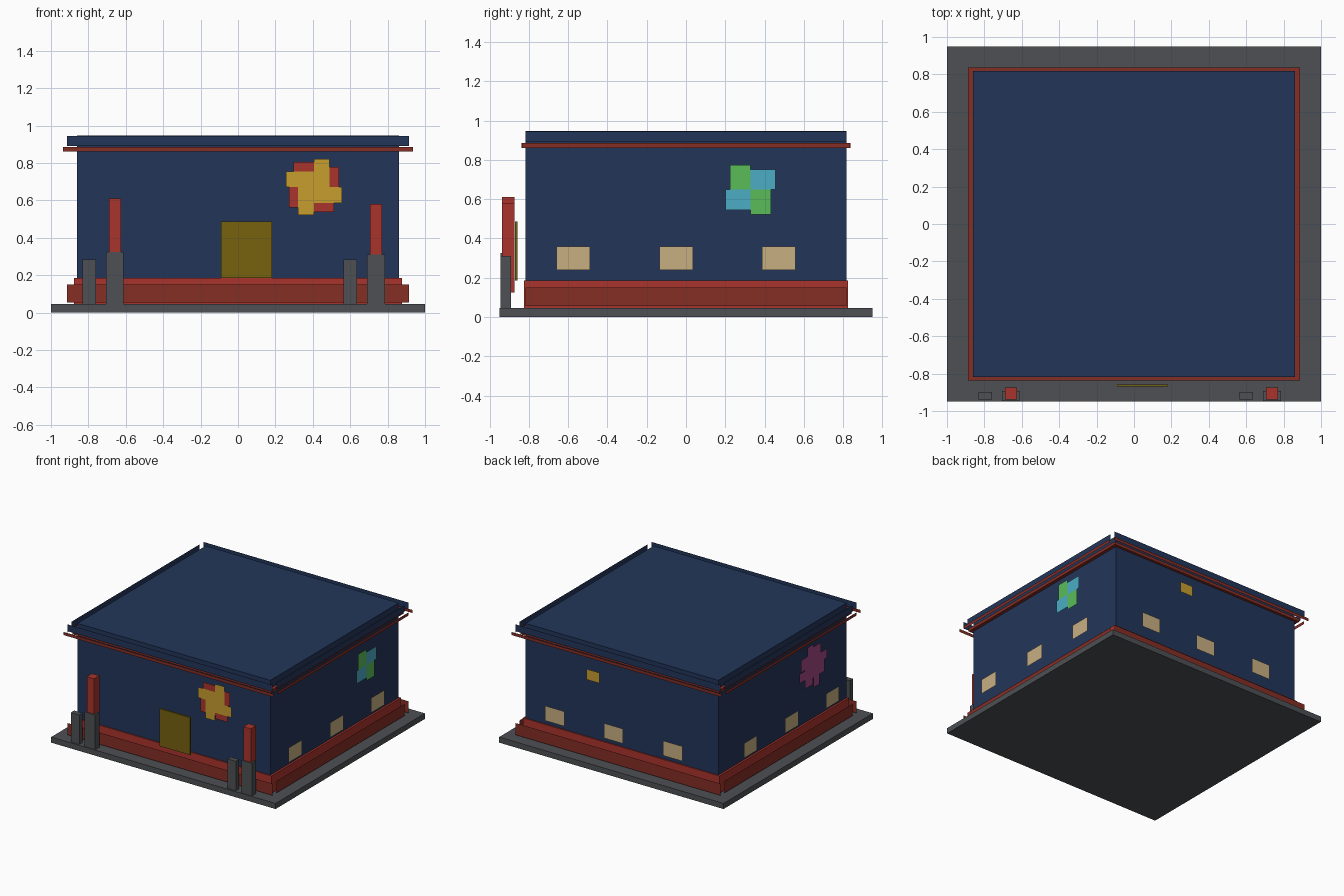
import bpy
from mathutils import Vector

cube = bpy.data.objects.get("Cube")
if cube:
    bpy.data.objects.remove(cube, do_unlink=True)


def material(name, rgb):
    linear = [(c / 255 / 12.92 if c < 10 else ((c / 255 + 0.055) / 1.055) ** 2.4) for c in rgb]
    mat = bpy.data.materials.new(name)
    mat.use_nodes = True
    mat.diffuse_color = (*linear, 1)
    mat.node_tree.nodes["Principled BSDF"].inputs["Base Color"].default_value = (*linear, 1)
    return mat


navy = material("navy", (34, 53, 89))
grey = material("slate_grey", (77, 80, 84))
brick = material("brick_red", (134, 46, 37))
red = material("bright_red", (170, 52, 44))
olive = material("olive", (119, 98, 15))
tan = material("tan", (200, 175, 130))
gold = material("gold", (198, 157, 47))
green = material("green", (90, 188, 90))
cyan = material("cyan", (76, 172, 197))
plum = material("magenta", (160, 72, 132))


def make(name, verts, faces, mat):
    mesh = bpy.data.meshes.new(name)
    mesh.from_pydata(verts, [], faces)
    mesh.materials.append(mat)
    obj = bpy.data.objects.new(name, mesh)
    bpy.context.collection.objects.link(obj)
    return obj


def box(name, x, y, z, mat):
    verts = [(a, b, c) for c in z for b in y for a in x]
    faces = [(0, 2, 3, 1), (4, 5, 7, 6), (0, 1, 5, 4),
             (2, 6, 7, 3), (0, 4, 6, 2), (1, 3, 7, 5)]
    return make(name, verts, faces, mat)


# Wall directions: outward normal and the direction across the wall
SIDES = {"front": ((0, -1, 0), (1, 0, 0)), "back": ((0, 1, 0), (1, 0, 0)),
         "left": ((1, 0, 0), (0, 1, 0)), "right": ((-1, 0, 0), (0, 1, 0))}


def panels(name, side, dist, rects, mat):
    """Flat rectangles (u0, u1, z0, z1) standing parallel to one wall."""
    out, across = (Vector(v) for v in SIDES[side])
    verts, faces = [], []
    for u0, u1, z0, z1 in rects:
        n = len(verts)
        for u, z in ((u0, z0), (u1, z0), (u1, z1), (u0, z1)):
            verts.append(out * dist + across * u + Vector((0, 0, z)))
        face = (n, n + 1, n + 2, n + 3)
        flip = across.cross(Vector((0, 0, 1))).dot(out) < 0
        faces.append(face[::-1] if flip else face)
    return make(name, verts, faces, mat)


# Ground slab, building body, plinth and cornice
box("ground_slab", (-1, 1), (-0.95, 0.95), (0, 0.045), grey)
box("building_body", (-0.86, 0.86), (-0.817, 0.817), (0.045, 0.948), navy)
box("plinth", (-0.876, 0.876), (-0.826, 0.826), (0.045, 0.185), red)
box("cornice", (-0.887, 0.887), (-0.838, 0.838), (0.86, 0.885), brick)

# Flat bands standing just off each wall, open at the corners
for side in SIDES:
    long = side in ("front", "back")
    dist, half = (0.868, 0.914) if long else (0.914, 0.817)
    panels(side + "_base_band", side, dist, [(-half, half, 0.055, 0.15)], brick)
    panels(side + "_roof_band", side, dist, [(-half, half, 0.89, 0.945)], navy)
    dist, half = (0.886, 0.936) if long else (0.936, 0.836)
    panels(side + "_cornice_band", side, dist, [(-half, half, 0.86, 0.885)], brick)

# Door
box("door", (-0.09, 0.183), (-0.87, -0.857), (0.185, 0.487), olive)

# Gate posts
for name, x, top, short in (("right", -0.658, 0.61, -0.795), ("left", 0.738, 0.58, 0.6)):
    box(name + "_gate_post", (x - 0.033, x + 0.033), (-0.938, -0.873), (top - 0.455, top), red)
    box(name + "_post_foot", (x - 0.047, x + 0.047), (-0.945, -0.892), (0.045, top / 2 + 0.02), grey)
    box(name + "_short_post", (short - 0.037, short + 0.037), (-0.938, -0.897), (0.045, 0.283), grey)

# Windows, three per wall on the sides and back
for side, dist, starts in (("left", 0.914, (-0.66, -0.135, 0.387)),
                           ("right", 0.914, (-0.645, -0.125, 0.4)),
                           ("back", 0.868, (-0.575, -0.045, 0.477))):
    panels(side + "_windows", side, dist, [(s, s + 0.17, 0.24, 0.36) for s in starts], tan)
panels("back_vent", "back", 0.868, [(0.165, 0.28, 0.67, 0.755)], gold)


def pinwheel(u, z, long, wide):
    """Four arms turning about (u, z)."""
    return [(u - long, u, z, z + wide), (u, u + wide, z, z + long),
            (u, u + long, z - wide, z), (u - wide, u, z - long, z)]


def blocks(u, z, long, wide):
    """Four blocks turning the other way."""
    return [(u - wide, u, z, z + long), (u, u + long, z, z + wide),
            (u, u + wide, z - long, z), (u - long, u, z - wide, z)]


# Wall ornaments
panels("front_ornament_back", "front", 0.869, blocks(0.406, 0.671, 0.133, 0.108), red)
panels("front_ornament", "front", 0.874, pinwheel(0.406, 0.671, 0.149, 0.084), gold)
four = blocks(0.329, 0.648, 0.127, 0.104)
panels("left_ornament_green", "left", 0.914, four[0::2], green)
panels("left_ornament_cyan", "left", 0.914, four[1::2], cyan)
panels("right_ornament_back", "right", 0.914, blocks(-0.31, 0.65, 0.15, 0.1), plum)
panels("right_ornament", "right", 0.919, pinwheel(-0.31, 0.65, 0.175, 0.075), plum)
